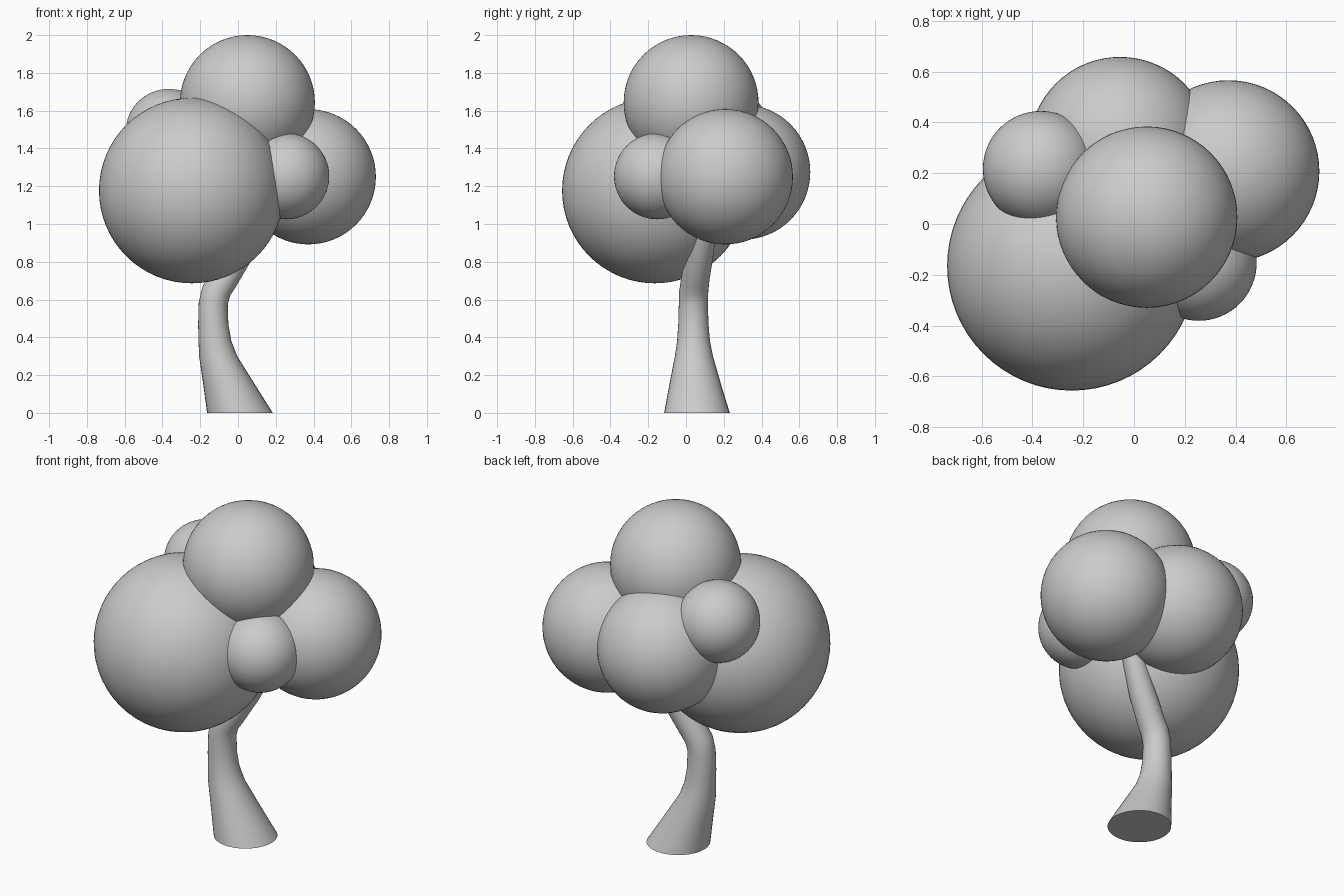
import bpy, bmesh, math
from mathutils import Matrix, Vector

if "Cube" in bpy.data.objects:
    bpy.data.objects.remove(bpy.data.objects["Cube"])


def finish(name, bm, smooth_angle=40):
    mesh = bpy.data.meshes.new(name)
    bmesh.ops.recalc_face_normals(bm, faces=bm.faces)
    bm.to_mesh(mesh)
    bm.free()
    obj = bpy.data.objects.new(name, mesh)
    bpy.context.collection.objects.link(obj)
    bpy.ops.object.select_all(action='DESELECT')
    obj.select_set(True)
    bpy.context.view_layer.objects.active = obj
    bpy.ops.object.shade_smooth_by_angle(angle=math.radians(smooth_angle))


# Foliage: overlapping balls (name, centre, radius)
BALLS = [
    ("foliage_large", (-0.245, -0.165, 1.177), 0.491),
    ("foliage_top", (0.05, 0.027, 1.643), 0.357),
    ("foliage_right", (0.372, 0.208, 1.25), 0.358),
    ("foliage_back", (-0.055, 0.30, 1.275), 0.358),
    ("foliage_small_front", (0.255, -0.153, 1.253), 0.228),
    ("foliage_small_back", (-0.367, 0.217, 1.487), 0.228),
]
for name, centre, radius in BALLS:
    bm = bmesh.new()
    bmesh.ops.create_uvsphere(bm, u_segments=64, v_segments=32, radius=radius,
                              matrix=Matrix.Translation(centre))
    finish(name, bm)

# Trunk: flared foot, bend, then leaning into the foliage
# (centre x, y, z, radius, lean towards +x in degrees)
RINGS = [
    (0.010, 0.058, 0.00, 0.174, 0),
    (-0.045, 0.049, 0.145, 0.138, 0),
    (-0.105, 0.042, 0.30, 0.101, 0),
    (-0.122, 0.040, 0.38, 0.087, 0),
    (-0.131, 0.039, 0.47, 0.080, 0),
    (-0.131, 0.039, 0.58, 0.077, 5),
    (-0.115, 0.041, 0.645, 0.077, 18),
    (-0.080, 0.048, 0.70, 0.076, 29),
    (0.005, 0.073, 0.84, 0.073, 30),
    (0.090, 0.105, 0.99, 0.062, 30),
    (0.150, 0.125, 1.10, 0.045, 30),
]
SIDES = 32
bm = bmesh.new()
loops = []
for x, y, z, r, lean in RINGS:
    tilt = Matrix.Rotation(math.radians(lean), 3, 'Y')
    loops.append([bm.verts.new(Vector((x, y, z)) + tilt @ Vector(
        (r * math.cos(2 * math.pi * i / SIDES), r * math.sin(2 * math.pi * i / SIDES), 0)))
        for i in range(SIDES)])
for low, high in zip(loops, loops[1:]):
    for i in range(SIDES):
        j = (i + 1) % SIDES
        bm.faces.new((low[i], low[j], high[j], high[i]))
bm.faces.new(loops[0][::-1])
bm.faces.new(loops[-1])
finish("trunk", bm)
